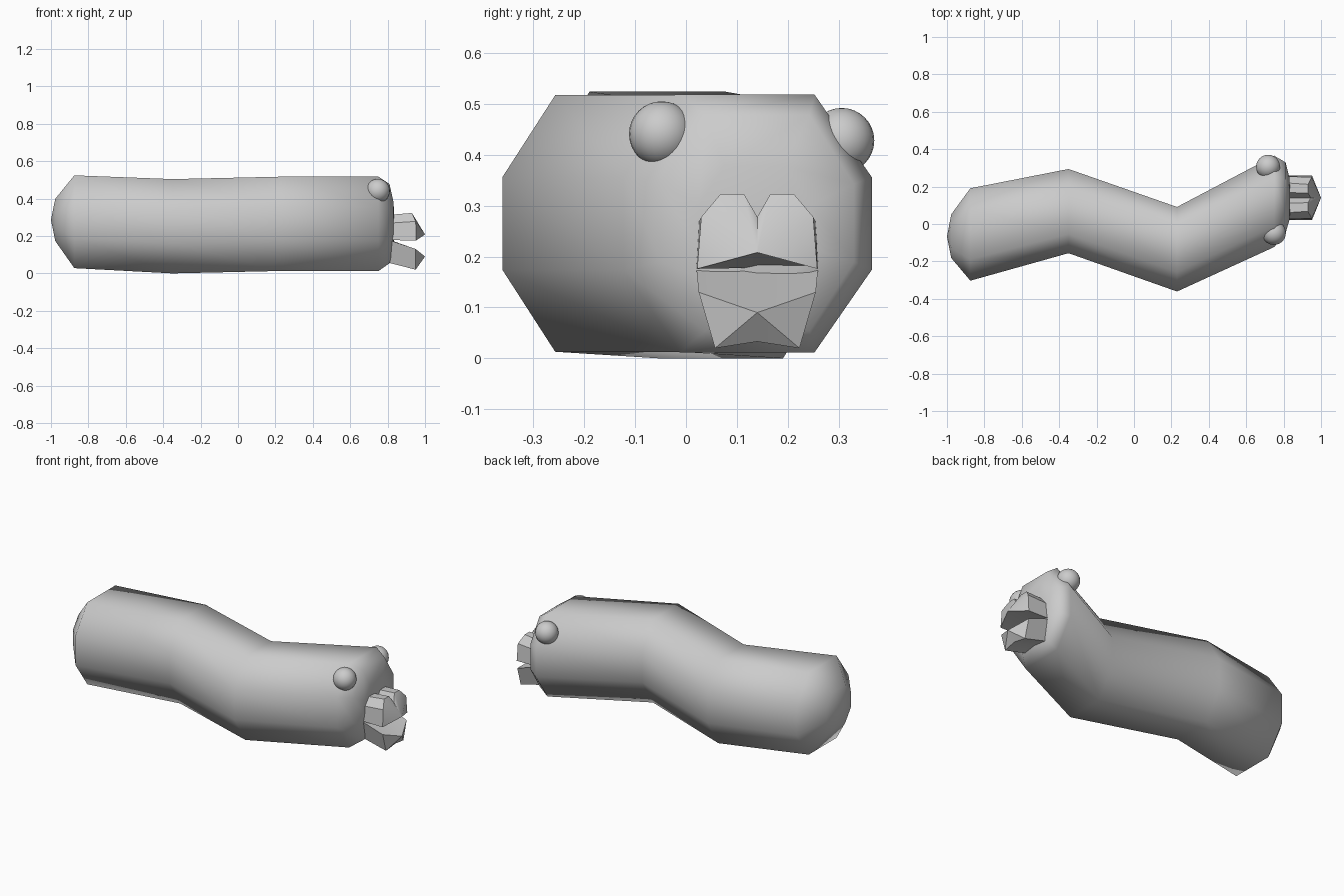
import bpy, bmesh, math

if "Cube" in bpy.data.objects:
    bpy.data.objects.remove(bpy.data.objects["Cube"])


def finish(bm, name, angle):
    bmesh.ops.recalc_face_normals(bm, faces=bm.faces)
    mesh = bpy.data.meshes.new(name)
    bm.to_mesh(mesh)
    bm.free()
    obj = bpy.data.objects.new(name, mesh)
    bpy.context.collection.objects.link(obj)
    mesh.polygons.foreach_set("use_smooth", [True] * len(mesh.polygons))
    mesh.set_sharp_from_angle(angle=math.radians(angle))
    return obj


def loft(bm, rings):
    """Skin a list of equal-length point rings; return the vertex rings."""
    rows = [[bm.verts.new(p) for p in ring] for ring in rings]
    n = len(rows[0])
    for a, b in zip(rows, rows[1:]):
        for i in range(n):
            j = (i + 1) % n
            bm.faces.new((a[i], a[j], b[j], b[i]))
    return rows


def fan(bm, row, point):
    tip = bm.verts.new(point)
    for i in range(len(row)):
        bm.faces.new((row[i], row[(i + 1) % len(row)], tip))


# Body: eight-sided section swept along the winding path
section = [(1, .36), (.54, 1), (-.54, 1), (-1, .36),
           (-1, -.36), (-.54, -1), (.54, -1), (1, -.36)]
stations = [  # x, y, z, half width, half height
    (-.977, -.065, .288, .117, .113),
    (-.875, -.056, .278, .247, .248),
    (-.35, .069, .254, .225, .252),
    (.23, -.135, .267, .226, .252),
    (.75, .121, .267, .244, .253),
    (.81, .14, .268, .19, .212),
    (.832, .135, .26, .11, .12)]
bm = bmesh.new()
rows = loft(bm, [[(x, y + w * u, z + h * v) for u, v in section]
                 for x, y, z, w, h in stations])
fan(bm, rows[0], (-1, -.067, .288))
fan(bm, rows[-1], (.836, .135, .26))
finish(bm, "body", 75)

# Eyes
for name, loc in (("left_eye", (.717, .306, .43)), ("right_eye", (.748, -.048, .443))):
    bm = bmesh.new()
    bmesh.ops.create_uvsphere(bm, u_segments=24, v_segments=16, radius=.064)
    bmesh.ops.translate(bm, verts=bm.verts, vec=loc)
    finish(bm, name, 60)


def jaw(name, back, front):
    """Half profiles (x, offset, z), first and last on the mid line, mirrored."""
    mid = .14

    def ring(half):
        left = [(x, mid - d, z) for x, d, z in half]
        right = [(x, mid + d, z) for x, d, z in half[-2:0:-1]]
        return left + right
    bm = bmesh.new()
    rows = loft(bm, [ring(back), ring(front)])
    bm.faces.new(rows[0])
    # Front face fans out from the pointed centre vertex
    tip, rest = rows[1][0], rows[1][1:]
    for a, b in zip(rest, rest[1:]):
        bm.faces.new((tip, a, b))
    finish(bm, name, 35)


# Upper lip with a notch along the top
jaw("upper_lip",
    [(.80, 0, .18), (.80, .12, .18), (.80, .115, .27), (.81, .08, .315),
     (.81, .028, .315), (.81, 0, .28)],
    [(1.0, 0, .21), (.952, .118, .178), (.95, .11, .28), (.93, .072, .325),
     (.93, .026, .325), (.945, 0, .28)])

# Lower lip sloping down and forward
jaw("lower_lip",
    [(.80, 0, .185), (.80, .12, .183), (.80, .085, .06), (.80, 0, .07)],
    [(1.0, 0, .092), (.95, .115, .132), (.95, .083, .022), (.955, 0, .035)])

# Centre on y and stand on the ground
bpy.context.view_layer.update()
pts = [v.co for o in bpy.context.collection.objects for v in o.data.vertices]
low = min(p.z for p in pts)
for o in bpy.context.collection.objects:
    o.location.z = -low
